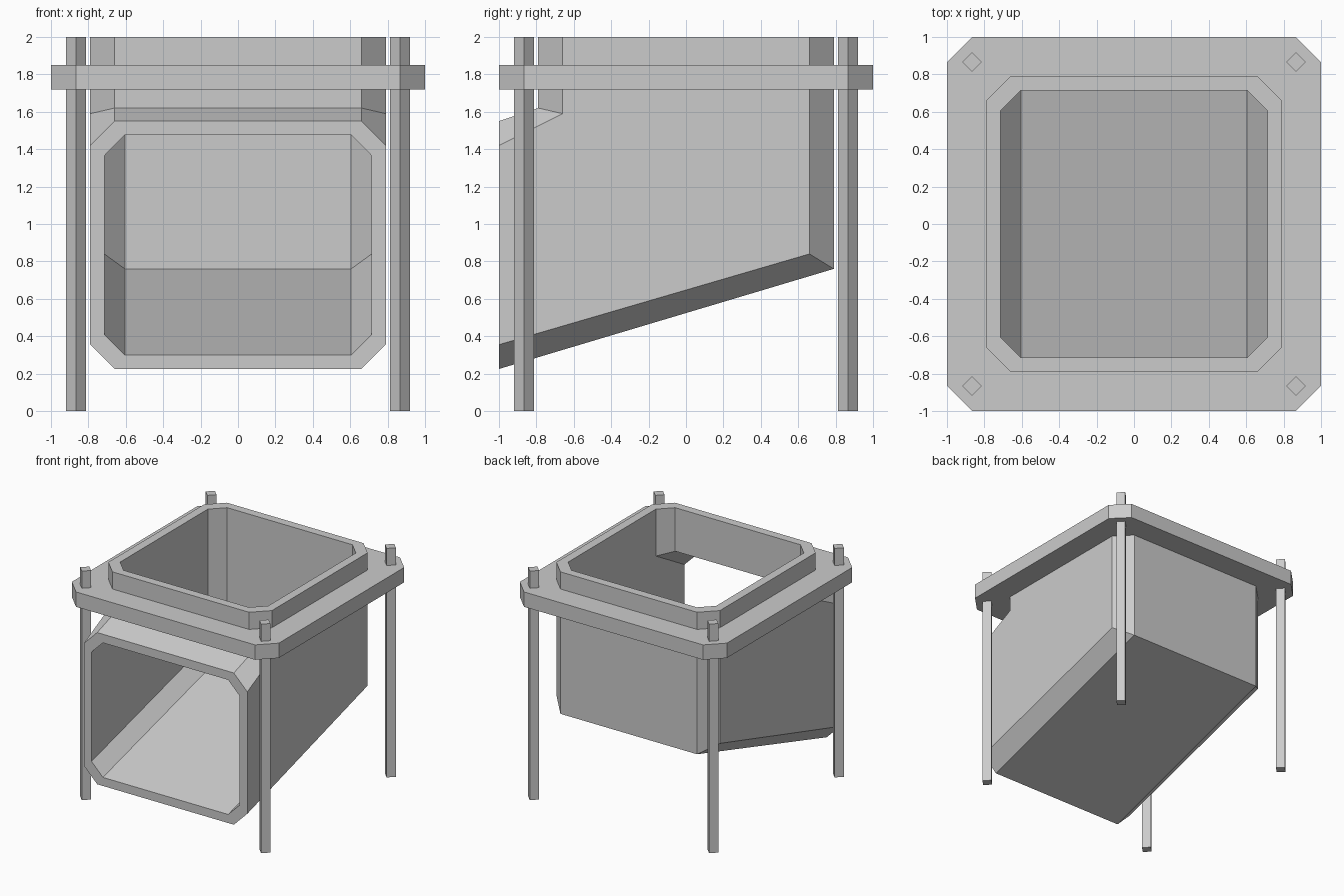
import bpy
import bmesh
import math

if "Cube" in bpy.data.objects:
    bpy.data.objects.remove(bpy.data.objects["Cube"])


def octagon(half, cut):
    """Chamfered square outline, counter-clockwise."""
    a, b = half, half - cut
    return [(b, -a), (a, -b), (a, b), (b, a), (-b, a), (-a, b), (-a, -b), (-b, -a)]


def loft(name, rings):
    """Join rings one after another, the last back to the first."""
    bm = bmesh.new()
    loops = [[bm.verts.new(p) for p in ring] for ring in rings]
    n = len(loops[0])
    for k, lo in enumerate(loops):
        nxt = loops[(k + 1) % len(loops)]
        for i in range(n):
            j = (i + 1) % n
            bm.faces.new((lo[i], lo[j], nxt[j], nxt[i]))
    bmesh.ops.recalc_face_normals(bm, faces=bm.faces)
    mesh = bpy.data.meshes.new(name)
    bm.to_mesh(mesh)
    bm.free()
    obj = bpy.data.objects.new(name, mesh)
    bpy.context.collection.objects.link(obj)
    return obj


def duct_rings(half, cut, mouth_z):
    """Top rim, mitred elbow and front mouth of one duct skin.
    Heights run over the four outline levels from front to back."""
    outline = octagon(half, cut)
    levels = [-half, cut - half, half - cut, half]
    elbow_z = (1.62, 1.59, 0.84, 0.76)
    level = [min(range(4), key=lambda i: abs(levels[i] - y)) for _, y in outline]
    top = [(x, y, 2.0) for x, y in outline]
    elbow = [(x, y, elbow_z[l]) for (x, y), l in zip(outline, level)]
    mouth = [(x, -1.0, mouth_z[l]) for (x, _), l in zip(outline, level)]
    return [top, elbow, mouth]


# Hollow elbow duct: outer skin, then inner skin back up to the rim
outer = duct_rings(0.79, 0.13, (1.55, 1.42, 0.355, 0.225))
inner = duct_rings(0.715, 0.11, (1.475, 1.365, 0.41, 0.30))
loft("chute_duct", outer + inner[::-1])

# Flange plate around the duct
loft("flange", [[(x, y, z) for x, y in octagon(h, c)]
                for h, c, z in ((1.0, 0.135, 1.72), (1.0, 0.135, 1.85),
                                (0.79, 0.13, 1.85), (0.79, 0.13, 1.72))])

# Four square legs, turned 45 degrees
for sx, side in ((-1, "left"), (1, "right")):
    for sy, end in ((-1, "front"), (1, "back")):
        bpy.ops.mesh.primitive_cube_add(size=1, location=(sx * 0.866, sy * 0.866, 1.0),
                                        rotation=(0, 0, math.radians(45)))
        leg = bpy.context.object
        leg.name = f"{end}_{side}_leg"
        leg.scale = (0.074, 0.074, 2.0)
